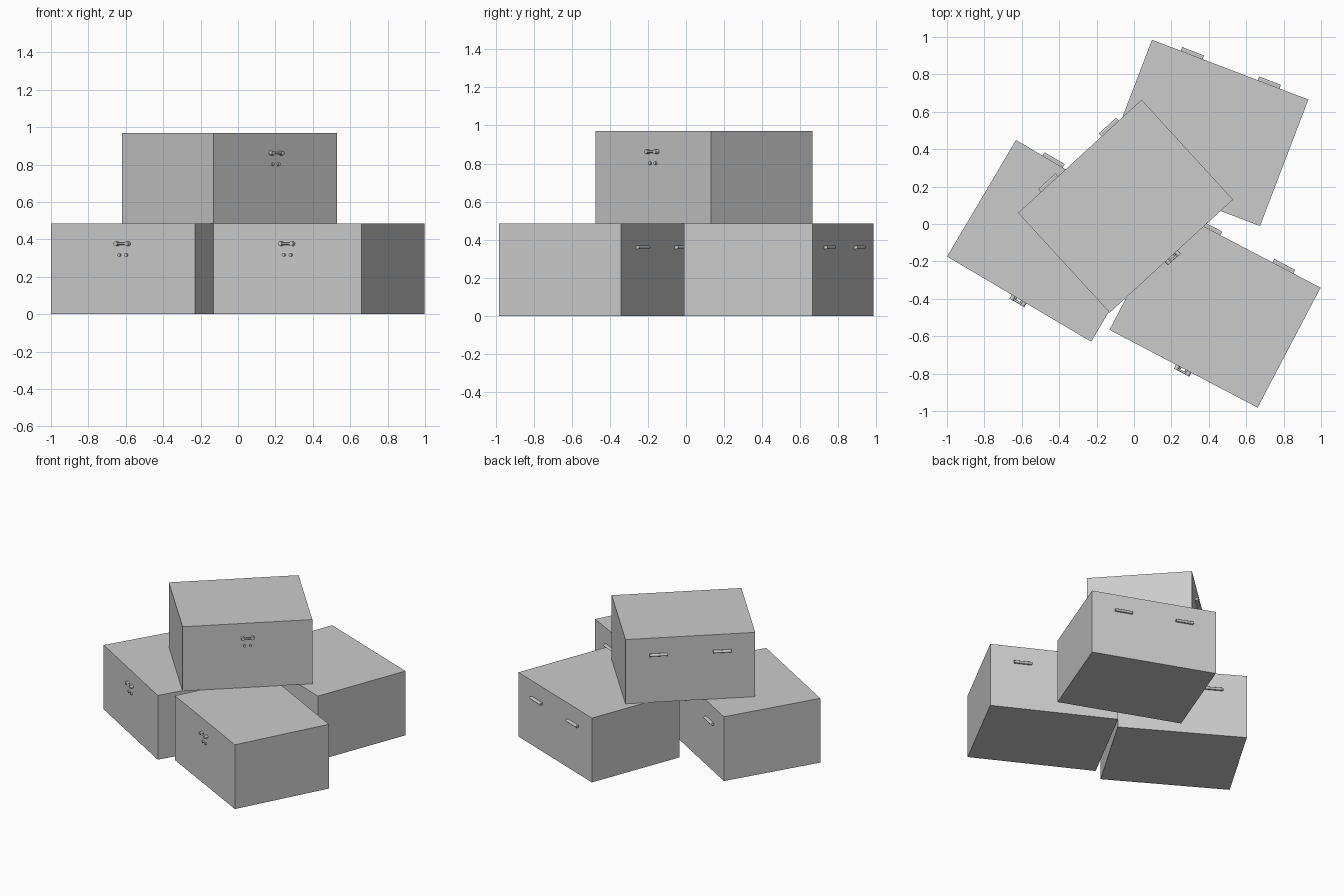
import bpy
from math import radians, pi
from mathutils import Matrix

if "Cube" in bpy.data.objects:
    bpy.data.objects.remove(bpy.data.objects["Cube"])

W, D, H = 0.895, 0.724, 0.485


def finish(ob, name, frame):
    ob.name = name
    ob.matrix_world = frame @ ob.matrix_basis
    return ob


def rod(name, frame, loc, radius, length, axis, sides=16):
    rot = (0, pi / 2, 0) if axis == 'X' else (pi / 2, 0, 0)
    bpy.ops.mesh.primitive_cylinder_add(vertices=sides, radius=radius, depth=length,
                                        location=loc, rotation=rot)
    bpy.ops.object.shade_smooth_by_angle(angle=radians(40))
    finish(bpy.context.object, name, frame)


def block(name, frame, loc, size):
    bpy.ops.mesh.primitive_cube_add(size=1, location=loc)
    ob = bpy.context.object
    ob.scale = size
    finish(ob, name, frame)


def crate(name, x, y, z, angle):
    frame = Matrix.Translation((x, y, z)) @ Matrix.Rotation(radians(angle), 4, 'Z')
    # box body
    block(name, frame, (0, 0, H / 2), (W, D, H))
    # front latch: bar on two posts, two studs below
    front = -D / 2
    rod(name + "_latch_bar", frame, (0, front - 0.017, 0.377), 0.006, 0.075, 'X')
    for s in (-1, 1):
        rod(name + "_latch_post", frame, (s * 0.034, front - 0.011, 0.377), 0.012, 0.026, 'Y')
        rod(name + "_latch_stud", frame, (s * 0.021, front - 0.004, 0.317), 0.009, 0.012, 'Y')
    # back hinges: barrel with a thin leaf
    for s in (-1, 1):
        rod(name + "_hinge_barrel", frame, (s * 0.22, D / 2 + 0.012, 0.36), 0.009, 0.125, 'X')
        block(name + "_hinge_leaf", frame, (s * 0.22, D / 2 + 0.004, 0.36), (0.125, 0.014, 0.016))


# three boxes on the floor, one stacked on top
crate("left_box", -0.43, -0.09, 0, -30.6)
crate("right_box", 0.433, -0.453, 0, -27.7)
crate("rear_box", 0.385, 0.487, 0, -20.9)
crate("top_box", -0.045, 0.095, H, 42.5)
